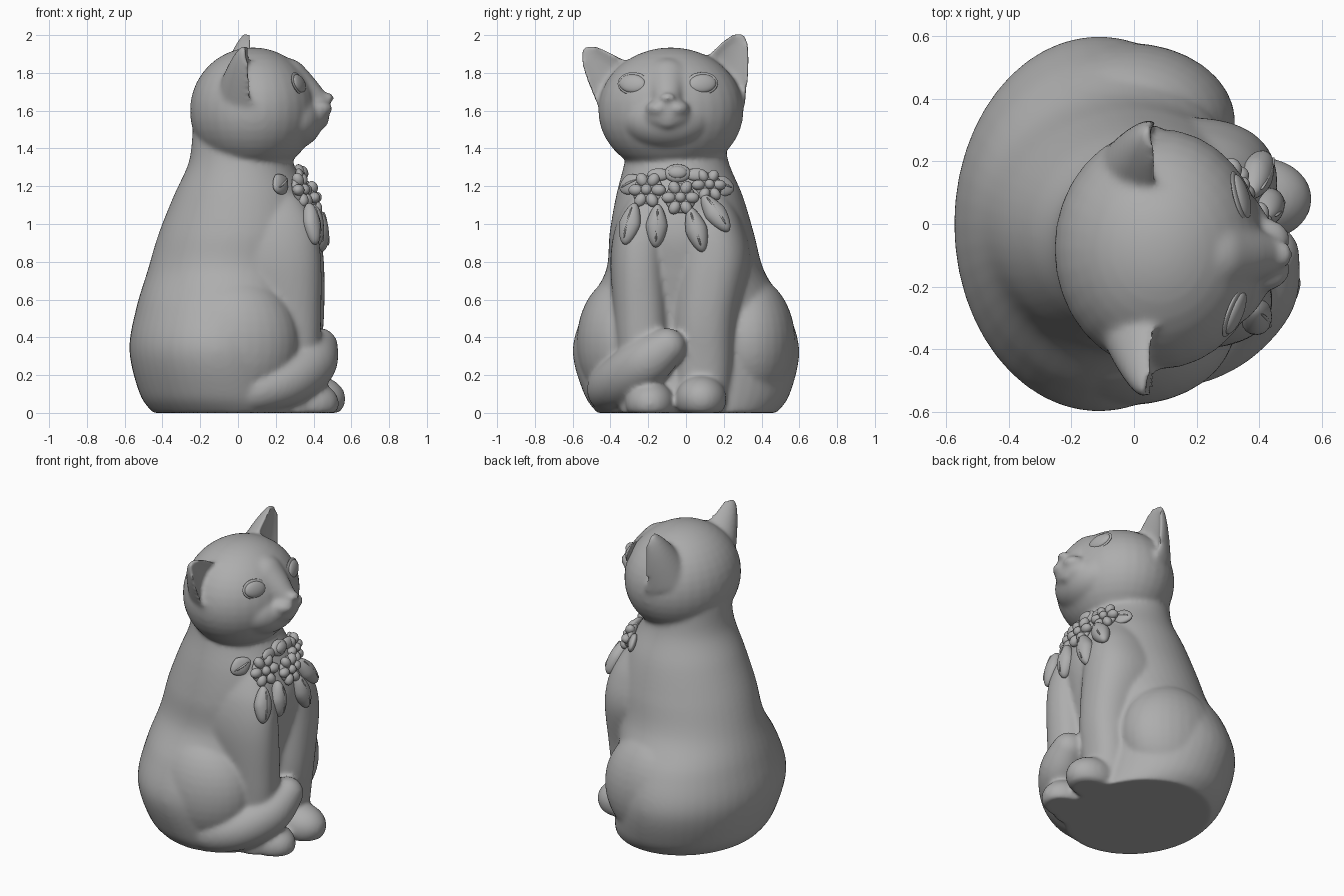
import bpy, bmesh, math
from mathutils import Matrix, Vector

if "Cube" in bpy.data.objects:
    bpy.data.objects.remove(bpy.data.objects["Cube"])

GREY = (0.42, 0.42, 0.42, 1)
clay = bpy.data.materials.new("grey_clay")
clay.use_nodes = True
clay.diffuse_color = GREY
clay.node_tree.nodes["Principled BSDF"].inputs["Base Color"].default_value = GREY


def spline(keys, steps=6):
    """Smooth interpolation through rows of values."""
    out = []
    for i in range(len(keys) - 1):
        a, b, c, d = (keys[min(max(j, 0), len(keys) - 1)] for j in range(i - 1, i + 3))
        for s in range(steps):
            t = s / steps
            out.append([q + 0.5 * t * (r - p + t * (2*p - 5*q + 4*r - e + t * (3*(q - r) + e - p)))
                        for p, q, r, e in zip(a, b, c, d)])
    return out + [list(keys[-1])]


def loft(bm, rings):
    """Closed skin over rings of points."""
    rows = [[bm.verts.new(p) for p in ring] for ring in rings]
    n = len(rows[0])
    for low, high in zip(rows, rows[1:]):
        for i in range(n):
            j = (i + 1) % n
            bm.faces.new((low[i], low[j], high[j], high[i]))
    bm.faces.new(rows[0][::-1])
    bm.faces.new(rows[-1])


def column(bm, keys, power=1.0):
    """Upright form from rows of height, back x, front x, right y, left y; low power is boxier."""
    rings = []
    for z, x0, x1, y0, y1 in spline(keys):
        ring = []
        for a in (math.tau * k / 48 for k in range(48)):
            u, v = (math.copysign(abs(w) ** power, w) for w in (math.cos(a), math.sin(a)))
            ring.append(((x0 + x1 + (x1 - x0) * u) / 2, (y0 + y1 + (y1 - y0) * v) / 2, z))
        rings.append(ring)
    loft(bm, rings)


def blob(bm, centre, radii, frame=Matrix()):
    m = frame @ Matrix.Translation(centre) @ Matrix.Diagonal((*radii, 1))
    return bmesh.ops.create_uvsphere(bm, u_segments=32, v_segments=20, radius=1, matrix=m)["verts"]


def ear(bm, base, tip, width, depth):
    """Rounded ear with a thick back, hollow towards the face."""
    base, tip = Vector(base), Vector(tip)
    axis = (tip - base).normalized()
    side = axis.cross(Vector((1, 0, 0))).normalized()
    front = side.cross(axis)
    rings = []
    for k in range(20):
        t = k / 19 * 0.995
        size = (1 - t) ** 0.55
        ring = []
        for a in (math.tau * j / 32 for j in range(32)):
            v = math.sin(a) if math.sin(a) < 0 else -0.3 * math.sin(a)
            ring.append(base.lerp(tip, t) + size * (side * width * math.cos(a)
                                                    + front * depth * (v + 0.45)))
        rings.append(ring)
    loft(bm, rings)


def finish(name, bm):
    bmesh.ops.recalc_face_normals(bm, faces=bm.faces)
    mesh = bpy.data.meshes.new(name)
    bm.to_mesh(mesh)
    bm.free()
    mesh.materials.append(clay)
    ob = bpy.data.objects.new(name, mesh)
    bpy.context.collection.objects.link(ob)
    return ob


def smooth(ob):
    bpy.ops.object.select_all(action='DESELECT')
    ob.select_set(True)
    bpy.context.view_layer.objects.active = ob
    if ob.modifiers:
        bpy.ops.object.convert(target='MESH')
    bpy.ops.object.shade_smooth_by_angle(angle=math.radians(55))


bm = bmesh.new()
# Torso and neck
column(bm, [(0, -.45, .40, -.47, .48), (.1, -.52, .38, -.54, .55), (.33, -.575, .35, -.60, .60),
            (.55, -.54, .36, -.535, .535), (.75, -.48, .40, -.425, .415),
            (.95, -.42, .425, -.405, .36), (1.15, -.34, .38, -.37, .30),
            (1.33, -.26, .29, -.325, .225), (1.5, -.24, .25, -.3, .2)])
# Front legs
column(bm, [(0, .1, .41, -.065, .23), (.25, .1, .43, -.068, .25), (.5, .05, .455, -.07, .27),
            (.8, -.1, .455, -.07, .34), (1, -.1, .42, -.06, .3), (1.15, 0, .33, 0, .22)], .85)
column(bm, [(0, .1, .40, -.35, -.095), (.25, .1, .43, -.36, -.092), (.5, .05, .44, -.38, -.09),
            (.8, -.1, .44, -.4, -.09), (1, -.1, .41, -.37, -.08), (1.15, 0, .33, -.3, -.1)], .85)
# Haunches and paws
for s in (-1, 1):
    blob(bm, (-.02, s * .325, .37), (.345, .255, .36))
blob(bm, (.40, .08, .075), (.17, .135, .125))
blob(bm, (.37, -.19, .05), (.165, .13, .12))
# Tail curled round the right side
for x, y, z, r in spline([(-.05, -.4, .09, .09), (.12, -.405, .125, .12), (.27, -.34, .175, .135),
                          (.385, -.22, .26, .135), (.43, -.1, .35, .1)], 8):
    blob(bm, (x, y, z), (r, r, r))
# Head, cheeks, jaw, muzzle, nose bridge and nose
MID = -.098
blob(bm, (.08, -.08, 1.6), (.335, .385, .335))
blob(bm, (.27, MID, 1.55), (.18, .24, .16))
blob(bm, (.37, MID, 1.575), (.115, .14, .09))
for x, z, r in spline([(.25, 1.75, .13), (.33, 1.705, .1), (.41, 1.65, .07)]):
    blob(bm, (x, MID, z), (r, r, r))
blob(bm, (.475, MID, 1.668), (.034, .044, .027))
blob(bm, (.42, MID, 1.54), (.06, .06, .04))
for s in (-1, 1):
    blob(bm, (.422, MID + s * .048, 1.61), (.078, .068, .048))
# Ears
ear(bm, (-.005, .16, 1.7), (.05, .3, 2.015), .17, .2)
ear(bm, (-.005, -.32, 1.68), (.035, -.545, 1.94), .165, .2)
# Flat base, then one continuous skin
for v in bm.verts:
    v.co.z = max(v.co.z, 0)
cat = finish("cat_body", bm)
skin = cat.modifiers.new("skin", 'REMESH')
skin.mode = 'VOXEL'
skin.voxel_size = .013
skin.use_smooth_shade = True
soften = cat.modifiers.new("soften", 'SMOOTH')
soften.factor = .5
soften.iterations = 12
smooth(cat)


def on_front(y, z, turn=0.0):
    """Frame lying on the front surface, its own z pointing outwards."""
    hit, p, n, _ = cat.ray_cast(Vector((2, y, z)), Vector((-1, 0, 0)))
    n = (n + Vector((.6, 0, 0))).normalized()
    return (Matrix.Translation(p) @ n.to_track_quat('Z', 'Y').to_matrix().to_4x4()
            @ Matrix.Rotation(math.radians(turn), 4, 'Z'))


# Eyes with raised lids
for name, s in (("left", 1), ("right", -1)):
    bm = bmesh.new()
    frame = on_front(MID + s * .185, 1.745, s * 6)
    blob(bm, (0, 0, -.004), (.086, .062, .012), frame)
    blob(bm, (0, -.002, 0), (.074, .05, .024), frame)
    smooth(finish(name + "_eye", bm))

# Garland leaves: y, z, turn, length, thickness
LEAVES = [(-.295, 1.0, -10, .115, .045), (-.155, .99, -3, .115, .05), (.055, .97, 17, .125, .055),
          (.155, 1.055, 32, .12, .05), (-.29, 1.21, -65, .07, .025), (.19, 1.2, 75, .07, .025)]
for i, (y, z, turn, length, thick) in enumerate(LEAVES):
    bm = bmesh.new()
    frame = on_front(y, z, turn)
    for v in blob(bm, (0, 0, .005), (.058, length, thick)):
        v.co.x *= 1 - .3 * v.co.y / length * (1 if v.co.y > 0 else -.6)
    blob(bm, (0, 0, thick * .85), (.008, length * .75, .013))
    bm.transform(frame)
    smooth(finish(f"garland_leaf_{i + 1}", bm))

# Garland flowers: y, z, petal ring radius
FLOWERS = [(-.2, 1.175, .064), (-.03, 1.135, .062), (.115, 1.2, .058)]
for i, (y, z, r) in enumerate(FLOWERS):
    bm = bmesh.new()
    frame = on_front(y, z)
    blob(bm, (0, 0, .005), (r * 1.3, r * 1.3, .03), frame)
    for k in range(6):
        petal = frame @ Matrix.Rotation(math.tau * k / 6, 4, 'Z')
        blob(bm, (r, 0, .02), (r * .6, r * .48, .03), petal)
    blob(bm, (0, 0, .034), (r * .45, r * .45, .026), frame)
    smooth(finish(f"garland_flower_{i + 1}", bm))

# Round bud at the throat with side leaves
bm = bmesh.new()
frame = on_front(-.045, 1.265)
blob(bm, (0, 0, .01), (.07, .05, .03), frame)
blob(bm, (0, 0, .026), (.05, .035, .026), frame)
for s in (-1, 1):
    blob(bm, (s * .1, -.005, .004), (.06, .034, .022), frame)
smooth(finish("garland_bud", bm))
